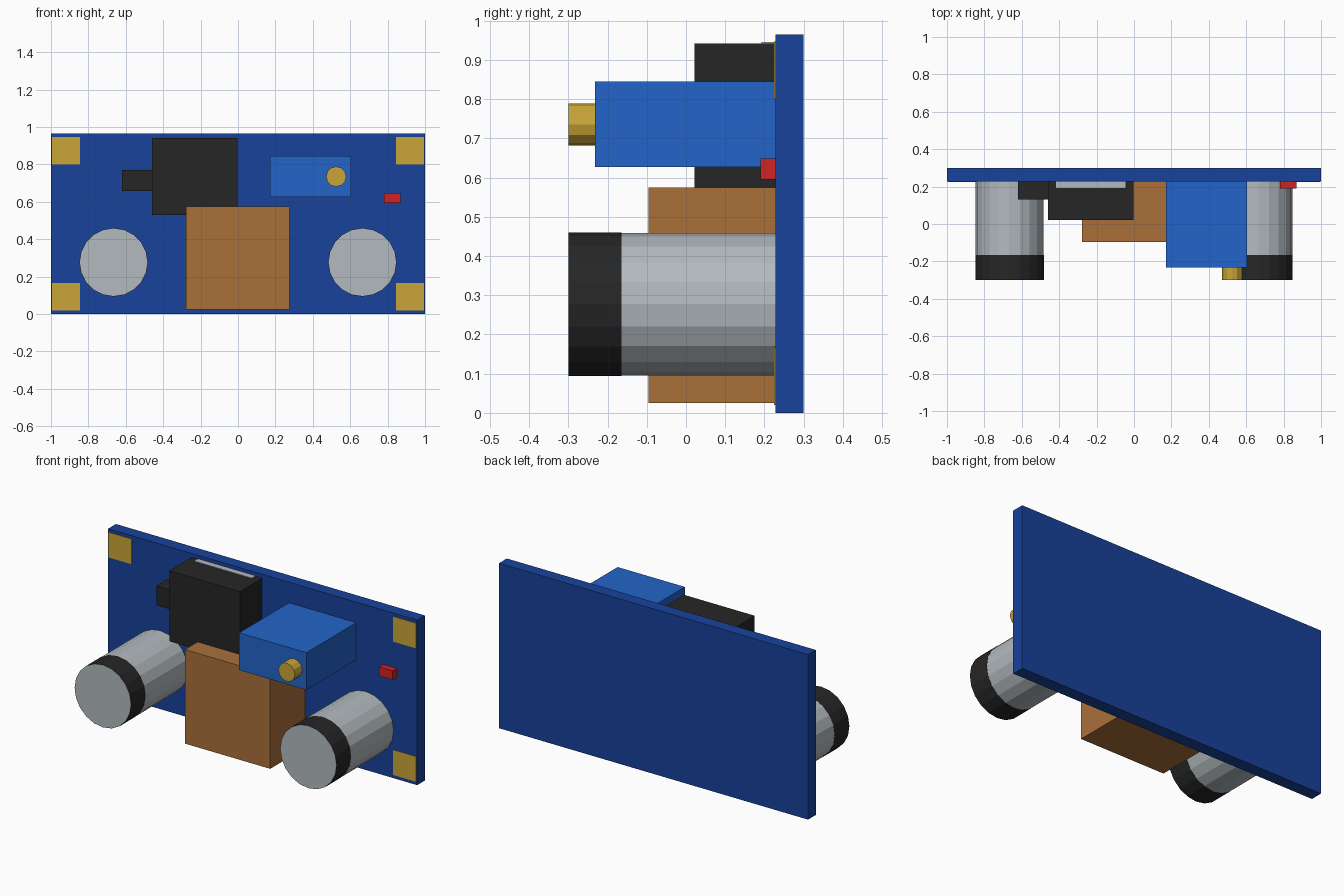
import bpy, bmesh
from math import pi
from mathutils import Matrix, Vector

if "Cube" in bpy.data.objects:
    bpy.data.objects.remove(bpy.data.objects["Cube"])


def mat(name, rgb):
    m = bpy.data.materials.new(name)
    # sRGB 0-255 to linear
    lin = [((c / 255 + 0.055) / 1.055) ** 2.4 if c > 10 else c / 3294 for c in rgb]
    m.diffuse_color = (*lin, 1)
    m.use_nodes = True
    m.node_tree.nodes["Principled BSDF"].inputs["Base Color"].default_value = m.diffuse_color
    return m


BLUE = mat("board_blue", (24, 66, 155))
LIGHT_BLUE = mat("trimmer_blue", (34, 100, 200))
BLACK = mat("black", (38, 38, 38))
COPPER = mat("copper", (170, 112, 58))
GOLD = mat("gold", (200, 165, 55))
SILVER = mat("silver", (178, 186, 190))
RED = mat("red", (210, 35, 35))


def finish(bm, name, material):
    me = bpy.data.meshes.new(name)
    bm.to_mesh(me)
    bm.free()
    me.materials.append(material)
    ob = bpy.data.objects.new(name, me)
    bpy.context.collection.objects.link(ob)
    return ob


def box(name, x, y, z, material):
    """Box from (min, max) ranges on each axis."""
    bm = bmesh.new()
    size = [r[1] - r[0] for r in (x, y, z)]
    mid = Vector([(r[0] + r[1]) / 2 for r in (x, y, z)])
    bmesh.ops.create_cube(bm, size=1, matrix=Matrix.Translation(mid) @ Matrix.Diagonal((*size, 1)))
    return finish(bm, name, material)


def rod(name, x, z, y, r, n, material):
    """Flat-faced cylinder running along y, with a vertex at its top."""
    bm = bmesh.new()
    m = Matrix.Translation((x, (y[0] + y[1]) / 2, z)) @ Matrix.Rotation(pi / 2, 4, 'X')
    bmesh.ops.create_cone(bm, cap_ends=True, segments=n, radius1=r, radius2=r,
                          depth=y[1] - y[0], matrix=m)
    return finish(bm, name, material)


FACE = 0.228  # front face of the board

# Circuit board
box("board", (-1, 1), (FACE, 0.30), (0, 0.965), BLUE)

# Corner solder pads and the two capacitors
for side, s in (("left", -1), ("right", 1)):
    xs = sorted((s * 0.845, s * 0.995))
    for level, z in (("lower", 0.02), ("upper", 0.80)):
        box(f"pad_{level}_{side}", xs, (FACE - 0.004, FACE + 0.01), (z, z + 0.147), GOLD)
    rod(f"capacitor_{side}", s * 0.665, 0.277, (-0.30, FACE), 0.182, 20, SILVER)
    rod(f"capacitor_band_{side}", s * 0.665, 0.277, (-0.299, -0.165), 0.183, 20, BLACK)

# Inductor block
box("inductor", (-0.277, 0.275), (-0.095, FACE), (0.025, 0.575), COPPER)

# Regulator chip with side lead and metal tab
box("regulator", (-0.46, -0.003), (0.022, FACE), (0.53, 0.942), BLACK)
box("regulator_lead", (-0.62, -0.46), (0.13, FACE), (0.657, 0.77), BLACK)
box("regulator_tab", (-0.417, -0.046), (0.193, FACE), (0.80, 0.945), SILVER)

# Trimmer with adjusting screw
box("trimmer", (0.17, 0.605), (-0.232, FACE), (0.627, 0.845), LIGHT_BLUE)
rod("trimmer_screw", 0.525, 0.735, (-0.30, -0.225), 0.054, 12, GOLD)

# Indicator light
box("indicator", (0.78, 0.868), (0.19, FACE), (0.595, 0.648), RED)
